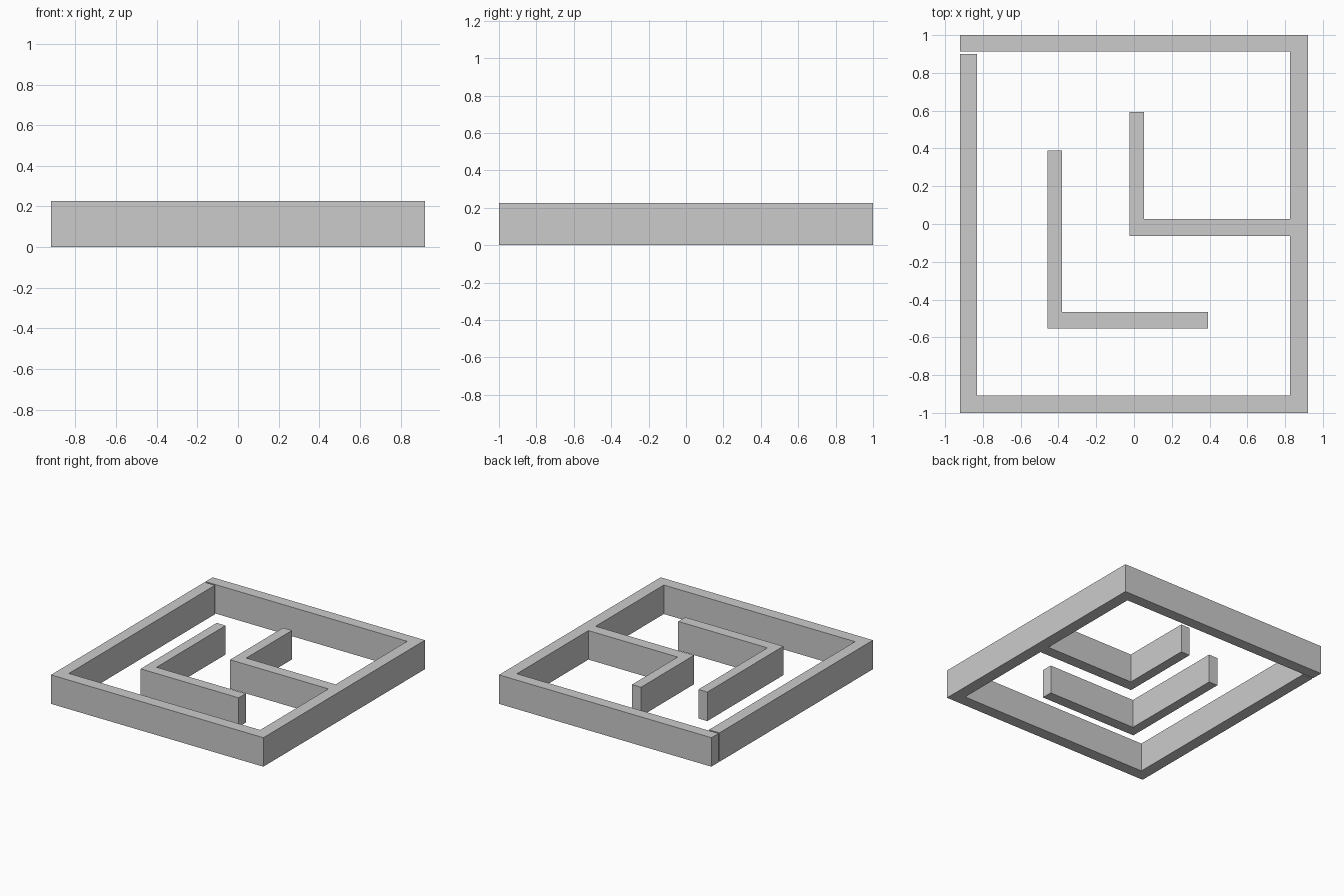
import bpy
import bmesh

HEIGHT = 0.227

cube = bpy.data.objects.get("Cube")
if cube:
    bpy.data.objects.remove(cube, do_unlink=True)

# Plain grey for every wall
grey = bpy.data.materials.new("wall_grey")
grey.use_nodes = True
colour = (0.6, 0.6, 0.6, 1)
grey.diffuse_color = colour
grey.node_tree.nodes["Principled BSDF"].inputs["Base Color"].default_value = colour


def wall(name, outline):
    """Extrude a floor-plan outline straight up into a solid wall."""
    bm = bmesh.new()
    floor = bm.faces.new([bm.verts.new((x, y, 0)) for x, y in outline])
    top = bmesh.ops.extrude_face_region(bm, geom=[floor], use_keep_orig=True)["geom"]
    verts = [v for v in top if isinstance(v, bmesh.types.BMVert)]
    bmesh.ops.translate(bm, verts=verts, vec=(0, 0, HEIGHT))
    bmesh.ops.recalc_face_normals(bm, faces=bm.faces)
    mesh = bpy.data.meshes.new(name)
    bm.to_mesh(mesh)
    bm.free()
    mesh.materials.append(grey)
    obj = bpy.data.objects.new(name, mesh)
    bpy.context.collection.objects.link(obj)
    return obj


# Outer wall with its branching inner wall, open by a slit at the back right corner
wall("outer_wall_with_branch", [
    (-0.92, 0.9), (-0.92, -1), (0.92, -1), (0.92, 1), (-0.92, 1), (-0.92, 0.912),
    (0.827, 0.912), (0.827, 0.027), (0.053, 0.027), (0.053, 0.593),
    (-0.025, 0.593), (-0.025, -0.063), (0.827, -0.063), (0.827, -0.907),
    (-0.83, -0.907), (-0.83, 0.9),
])

# Free-standing corner wall inside
wall("inner_corner_wall", [
    (-0.457, 0.389), (-0.457, -0.552), (0.393, -0.552), (0.393, -0.465),
    (-0.38, -0.465), (-0.38, 0.389),
])
